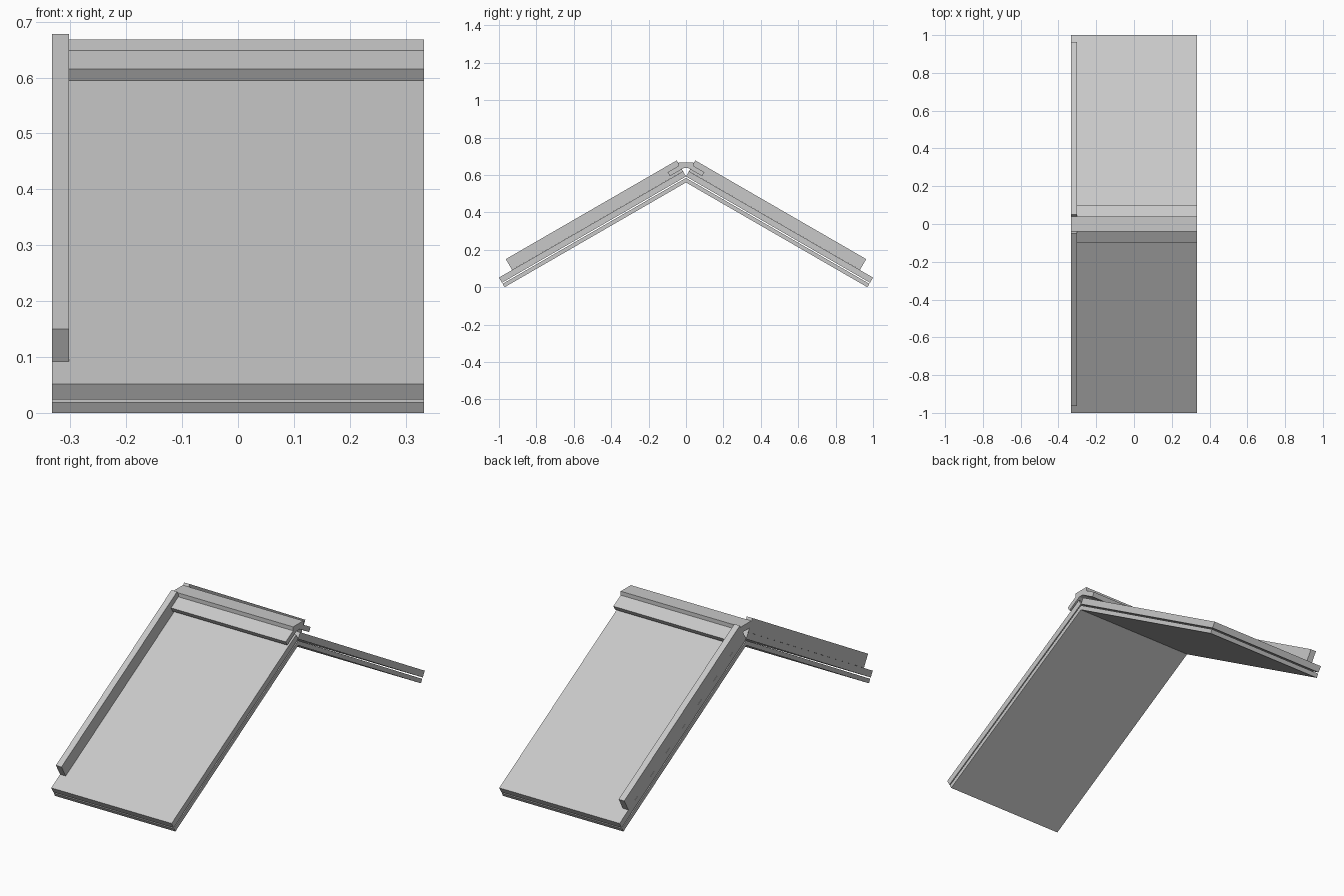
import bpy, bmesh, math

if "Cube" in bpy.data.objects:
    bpy.data.objects.remove(bpy.data.objects["Cube"])

S, C = 0.5, math.cos(math.radians(30))   # 30 degree roof pitch
X0, X1 = -0.333, 0.333                   # roof strip ends
XT = -0.302                              # inner face of the verge batten

grey = bpy.data.materials.new("light_grey")
grey.diffuse_color = (0.58, 0.58, 0.58, 1)
grey.use_nodes = True
grey.node_tree.nodes["Principled BSDF"].inputs["Base Color"].default_value = grey.diffuse_color


def prism(name, profile, x0, x1):
    """Extrude a (y, z) profile along x."""
    bm = bmesh.new()
    face = bm.faces.new([bm.verts.new((x0, y, z)) for y, z in profile])
    res = bmesh.ops.extrude_face_region(bm, geom=[face])
    verts = [v for v in res["geom"] if isinstance(v, bmesh.types.BMVert)]
    bmesh.ops.translate(bm, verts=verts, vec=(x1 - x0, 0, 0))
    bmesh.ops.recalc_face_normals(bm, faces=bm.faces)
    me = bpy.data.meshes.new(name)
    bm.to_mesh(me)
    bm.free()
    me.materials.append(grey)
    ob = bpy.data.objects.new(name, me)
    bpy.context.collection.objects.link(ob)
    return ob


def along(y, z, run, lift):
    """Point moved down the slope by run and off the slope by lift."""
    return (y + run * C + lift * S, z - run * S + lift * C)


def slab(y, z, length, t):
    """Square-ended sloping board, (y, z) is its upper bottom corner."""
    return [along(y, z, 0, 0), along(y, z, length, 0),
            along(y, z, length, t), along(y, z, 0, t)]


for side, s in (("front", -1), ("back", 1)):
    def part(name, profile, x0, x1):
        prism(f"{side}_{name}", [(s * y, z) for y, z in profile], x0, x1)

    # thin lining sheet, mitred at the ridge
    part("lining_sheet", [(0, 0.56), (0.97, 0), along(0.97, 0, 0, 0.021),
                          (0, 0.56 + 0.021 / C)], X0, X1)
    # thicker roof panel, with a narrow gap below it
    part("roof_panel", slab(0, 0.592, 0.984 / C, 0.032), X0, X1)
    # verge batten along the left edge
    part("verge_batten", slab(0.016, 0.62, 0.914 / C, 0.067), X0, XT)
    # sloping wing of the ridge cap
    part("ridge_wing", [(0.012, 0.637), (0.086, 0.594), (0.098, 0.615),
                        (0.039, 0.649), (0.012, 0.649)], XT, X1)

# flat plate on top of the ridge
prism("ridge_plate", [(-0.04, 0.637), (0.04, 0.637), (0.04, 0.668),
                      (-0.04, 0.668)], X0, X1)
